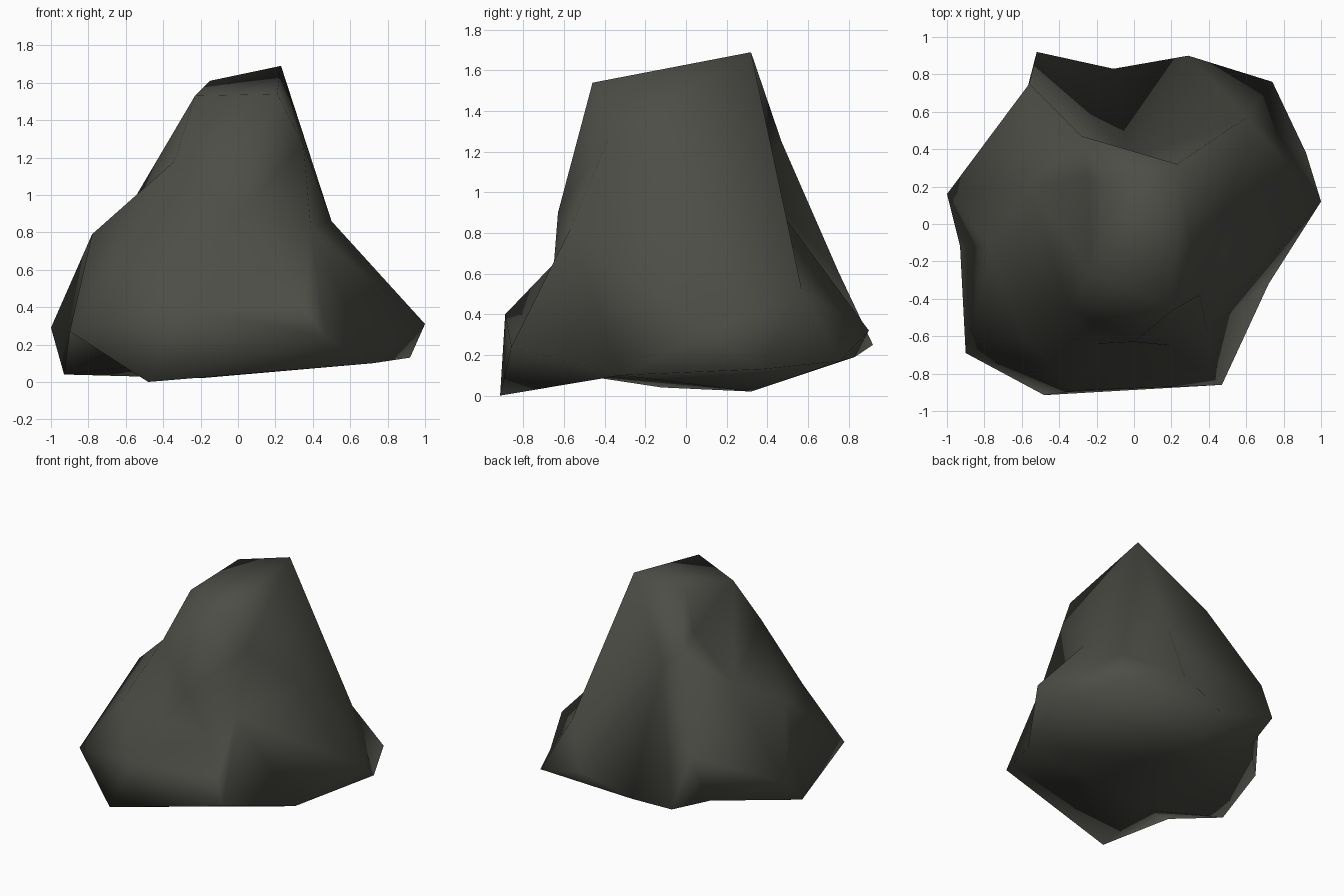
import bpy, bmesh
from mathutils import Vector

if "Cube" in bpy.data.objects:
    bpy.data.objects.remove(bpy.data.objects["Cube"])

# Corner points of the boulder, grouped by zone
foot = [(-.48, -.915, 0), (-.93, -.12, .04), (-.2, .32, .02), (.92, .38, .13),
        (.72, -.32, .1), (.47, -.86, .24), (.74, .76, .17), (-.11, .83, .19),
        (-.52, .92, .25), (-.61, .57, .21), (-.5, -.45, .09)]
belly = [(-.9, -.69, .27), (-1, .16, .29), (1, .12, .31), (.29, .9, .32),
         (-.3, -.89, .4), (.35, -.77, .4), (.6, .57, .52), (-.56, .75, .61)]
shoulder = [(-.78, -.12, .79), (-.6, -.6, .68), (.2, -.65, .65), (-.2, -.64, .65),
            (0, -.63, .9), (.39, -.57, .82), (.5, .04, .86), (-.56, .2, .97)]
spur = [(-.28, .47, 1.25)]
recess = [(-.03, .35, 1.06)]
neck = [(-.34, -.45, 1.18), (.35, -.38, 1.27), (-.24, .25, 1.32)]
peak = [(.23, .32, 1.69), (-.15, .22, 1.61), (.21, -.46, 1.54), (-.23, -.26, 1.53)]
points = [Vector(p) for p in foot + belly + shoulder + spur + recess + neck + peak]

# The recess sits under the spur, so it is skinned from a stand-in place
stand_in = {Vector(recess[0]).freeze(): Vector((0, .62, .8))}

# Skin the points: hull them on a sphere, then move each back to its place
core = Vector((0, 0, .6))
bm = bmesh.new()
verts = [bm.verts.new((stand_in.get(p.copy().freeze(), p) - core).normalized())
         for p in points]
bmesh.ops.convex_hull(bm, input=verts)
bmesh.ops.recalc_face_normals(bm, faces=bm.faces[:])
for v, p in zip(verts, points):
    v.co = p
for f in bm.faces:
    f.smooth = True

mesh = bpy.data.meshes.new("boulder")
bm.to_mesh(mesh)
bm.free()
boulder = bpy.data.objects.new("boulder", mesh)
bpy.context.collection.objects.link(boulder)

# Dark stone colour
stone = bpy.data.materials.new("dark stone")
stone.diffuse_color = (.075, .075, .064, 1)
stone.use_nodes = True
stone.node_tree.nodes["Principled BSDF"].inputs["Base Color"].default_value = stone.diffuse_color
mesh.materials.append(stone)
